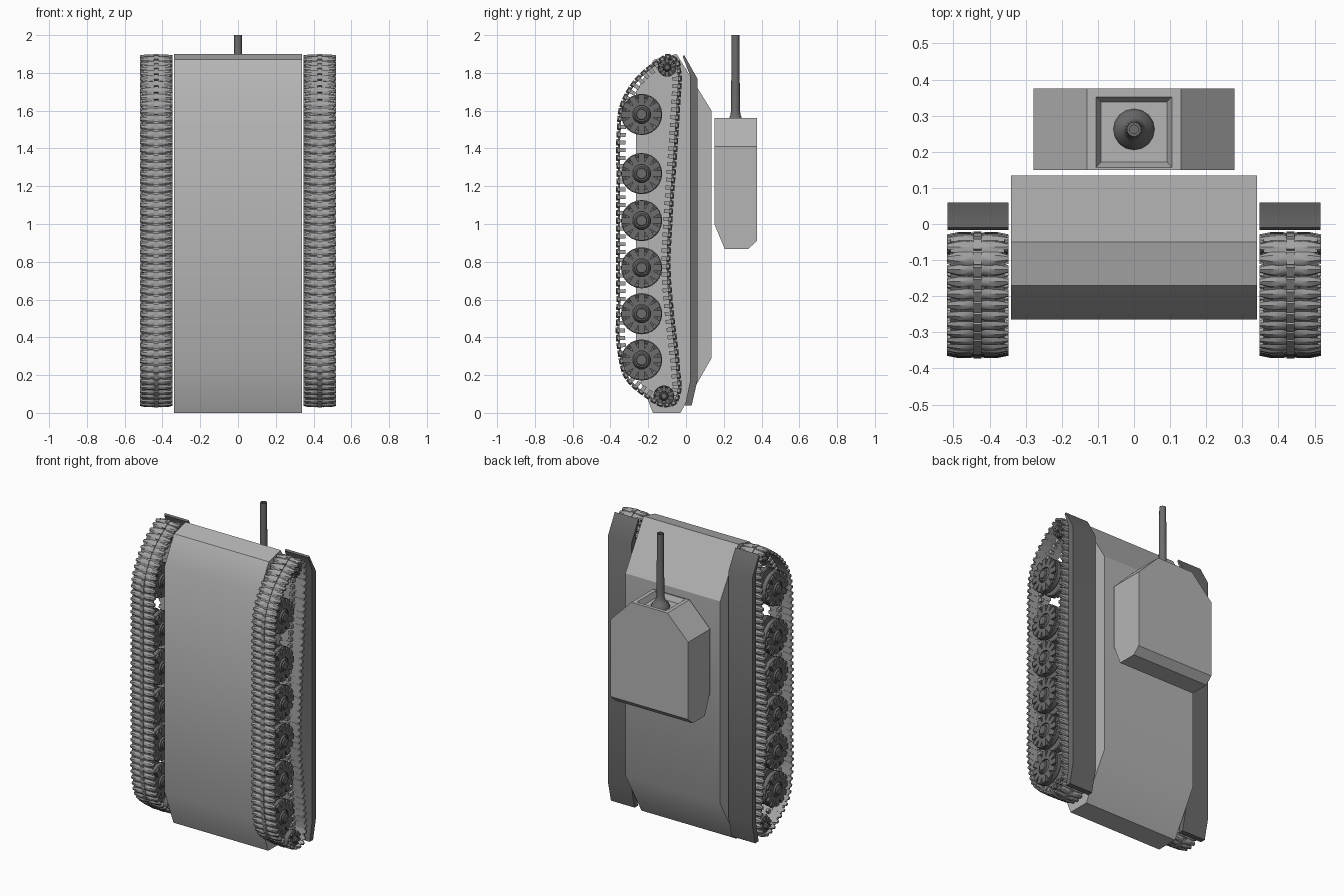
import bpy, bmesh
from math import sin, cos, pi
from mathutils import Vector, Matrix

if "Cube" in bpy.data.objects:
    bpy.data.objects.remove(bpy.data.objects["Cube"])

TX = 0.433   # track centre line


def material(name, g):
    m = bpy.data.materials.new(name)
    m.diffuse_color = (g, g, g, 1)
    m.use_nodes = True
    m.node_tree.nodes["Principled BSDF"].inputs["Base Color"].default_value = m.diffuse_color
    return m


ARMOUR = material("armour", 0.46)
LINK = material("track_metal", 0.36)
DARK = material("dark_metal", 0.15)


def finish(name, bm, mat, mirror=False, angle=pi / 6):
    bmesh.ops.recalc_face_normals(bm, faces=bm.faces)
    me = bpy.data.meshes.new(name)
    bm.to_mesh(me)
    bm.free()
    me.materials.append(mat)
    ob = bpy.data.objects.new(name, me)
    bpy.context.collection.objects.link(ob)
    bpy.ops.object.select_all(action='DESELECT')
    bpy.context.view_layer.objects.active = ob
    ob.select_set(True)
    bpy.ops.object.shade_smooth_by_angle(angle=angle)
    if mirror:
        ob.modifiers.new("mirror", 'MIRROR')
    return ob


def prism(bm, profile, x0, x1):
    """Extrude a (y, z) profile along x."""
    a = [bm.verts.new((x0, y, z)) for y, z in profile]
    b = [bm.verts.new((x1, y, z)) for y, z in profile]
    n = len(a)
    bm.faces.new(a)
    bm.faces.new(b[::-1])
    for i in range(n):
        bm.faces.new((a[i], b[i], b[(i + 1) % n], a[(i + 1) % n]))
    return a, b


def lathe(bm, profile, segs, mat):
    """Revolve (radius, height) points around local z, capped at both ends."""
    rings = [[bm.verts.new(mat @ Vector((r * cos(2 * pi * k / segs), r * sin(2 * pi * k / segs), h)))
              for k in range(segs)] for r, h in profile]
    for p, q in zip(rings, rings[1:]):
        for k in range(segs):
            j = (k + 1) % segs
            bm.faces.new((p[k], p[j], q[j], q[k]))
    bm.faces.new(rings[0][::-1])
    bm.faces.new(rings[-1])


def box(bm, size, mat):
    bmesh.ops.create_cube(bm, size=1, matrix=mat @ Matrix.Diagonal((*size, 1)))


# Hull, standing on its rear end
bm = bmesh.new()
prism(bm, [(-0.03, 0), (0.135, 0.29), (0.135, 1.6), (-0.05, 1.9), (-0.17, 1.87),
           (-0.265, 1.70), (-0.265, 0.23), (-0.175, 0)], -0.34, 0.34)
finish("hull", bm, ARMOUR)

# Fenders: bent plates above the tracks
bm = bmesh.new()
prism(bm, [(-0.005, 0.04), (0.03, 0.04), (0.06, 0.17), (0.06, 1.77), (-0.01, 1.895),
           (-0.017, 1.885), (0.02, 1.79), (0.02, 0.16)], 0.347, 0.517)
finish("fender", bm, DARK, mirror=True)

# Turret with slanted cheeks and a recessed gun opening
bm = bmesh.new()
prof = [(0.15, 1.0), (0.205, 0.868), (0.33, 0.868), (0.375, 0.91),
        (0.375, 1.41), (0.375, 1.56), (0.15, 1.56), (0.15, 1.41)]
for side in prism(bm, prof, -0.278, 0.278):
    bmesh.ops.connect_verts(bm, verts=[side[4], side[7]])
    for v in (side[5], side[6]):
        v.co.x *= 0.13 / 0.278
bmesh.ops.recalc_face_normals(bm, faces=bm.faces)
front = max(bm.faces, key=lambda f: f.calc_center_median().z)
bmesh.ops.inset_individual(bm, faces=[front], thickness=0.015)
for v in front.verts:
    v.co.x = 0.105 if v.co.x > 0 else -0.105
    v.co.y = 0.352 if v.co.y > 0.26 else 0.157
bmesh.ops.inset_individual(bm, faces=[front], thickness=0.02, depth=-0.035)
finish("turret", bm, ARMOUR)

# Gun with flared base and open muzzle
bm = bmesh.new()
lathe(bm, [(0.057, 1.51), (0.057, 1.525), (0.05, 1.545), (0.034, 1.56), (0.026, 1.58),
           (0.024, 1.605), (0.02, 2.0), (0.012, 2.0), (0.012, 1.9)], 16,
      Matrix.Translation((0, 0.262, 0)))
finish("gun", bm, DARK, angle=0.7)


# Wheels: pairs of dished discs with broad ribs, joined by an axle
def wheel(name, y, z, r, ribs):
    bm = bmesh.new()
    for s in (1, -1):
        m = Matrix.Translation((TX, y, z)) @ Matrix.Rotation(s * pi / 2, 4, 'Y')
        lathe(bm, [(r * 0.3, 0), (r * 0.3, 0.014), (r * 0.96, 0.014), (r, 0.02), (r, 0.046),
                   (r * 0.94, 0.05), (r * 0.8, 0.04), (r * 0.45, 0.045),
                   (r * 0.34, 0.066), (r * 0.27, 0.066), (r * 0.24, 0.074)], 24, m)
        for k in range(ribs):
            rot = Matrix.Rotation(2 * pi * k / ribs, 4, 'Z')
            box(bm, (r * 0.54, r * 0.3, 0.02), m @ rot @ Matrix.Translation((r * 0.7, 0, 0.05)))
    lathe(bm, [(r * 0.25, 0.36), (r * 0.25, TX)], 12,
          Matrix.Translation((0, y, z)) @ Matrix.Rotation(pi / 2, 4, 'Y'))
    finish(name, bm, DARK, mirror=True, angle=0.6)


for i, z in enumerate((0.28, 0.525, 0.768, 1.018, 1.267, 1.58)):
    wheel(f"road_wheel_{i + 1}", -0.235, z, 0.109, 12)
wheel("drive_wheel", -0.10, 1.83, 0.05, 10)
wheel("idler_wheel", -0.117, 0.09, 0.055, 10)

# Track path: outer surface, (y, z) in a closed smooth loop
path = [Vector(p) for p in (
    (-0.095, 1.898), (-0.04, 1.87), (-0.025, 1.80), (-0.03, 1.65), (-0.042, 1.45), (-0.072, 1.02),
    (-0.082, 0.76), (-0.066, 0.545), (-0.032, 0.23), (-0.027, 0.11), (-0.055, 0.045), (-0.11, 0.03),
    (-0.22, 0.085), (-0.325, 0.185), (-0.364, 0.34), (-0.368, 0.6), (-0.368, 1.25), (-0.366, 1.49),
    (-0.353, 1.62), (-0.303, 1.725), (-0.165, 1.86))]
dense = []
for i in range(len(path)):
    a, b, c, d = (path[(i + k) % len(path)] for k in (-1, 0, 1, 2))
    # chord-scaled tangents keep the long straight runs straight
    l0, l1, l2 = (b - a).length, (c - b).length, (d - c).length
    t0 = ((b - a) / l0 * l1 + (c - b) / l1 * l0) / (l0 + l1) * l1
    t1 = ((c - b) / l1 * l2 + (d - c) / l2 * l1) / (l1 + l2) * l1
    for k in range(30):
        t = k / 30
        dense.append((2*t**3 - 3*t*t + 1) * b + (t**3 - 2*t*t + t) * t0
                     + (3*t*t - 2*t**3) * c + (t**3 - t*t) * t1)
cum = [0]
for p, q in zip(dense, dense[1:] + dense[:1]):
    cum.append(cum[-1] + (q - p).length)


def along(s):
    s %= cum[-1]
    i = next(k for k in range(len(dense)) if cum[k + 1] >= s)
    return dense[i].lerp(dense[(i + 1) % len(dense)], (s - cum[i]) / (cum[i + 1] - cum[i]))


# Track links: two tapered pads, a centre joint, a pin bar and a guide horn each
LINKS = 98
pitch = cum[-1] / LINKS
bm = bmesh.new()
for i in range(LINKS):
    p = along(i * pitch)
    t = (along(i * pitch + 0.01) - along(i * pitch - 0.01)).normalized()
    tan = Vector((0, t.x, t.y))
    out = Vector((0, -t.y, t.x))
    m = Matrix((Vector((1, 0, 0)), tan, out)).transposed().to_4x4()
    m.translation = Vector((TX, p.x, p.y))
    h = pitch * 0.47
    for s in (1, -1):
        rows = [(0.008, 0.85, -0.003), (0.02, 1, 0), (0.055, 0.95, 0), (0.085, 0.45, -0.006)]
        rings = [[bm.verts.new(m @ Vector((s * x, yy * h * w, zz)))
                  for yy, zz in ((-1, -0.02), (1, -0.02), (1, -0.01), (0.45, top), (-0.45, top), (-1, -0.01))]
                 for x, w, top in rows]
        for a, b in zip(rings, rings[1:]):
            for k in range(6):
                bm.faces.new((a[k], a[(k + 1) % 6], b[(k + 1) % 6], b[k]))
        bm.faces.new(rings[0])
        bm.faces.new(rings[-1])
    box(bm, (0.022, pitch * 0.8, 0.02), m @ Matrix.Translation((0, 0, -0.009)))
    box(bm, (0.15, 0.01, 0.01), m @ Matrix.Translation((0, pitch / 2, -0.014)))
    box(bm, (0.018, pitch * 0.5, 0.03), m @ Matrix.Translation((0, 0, -0.033)))
finish("track", bm, LINK, mirror=True, angle=0.7)
